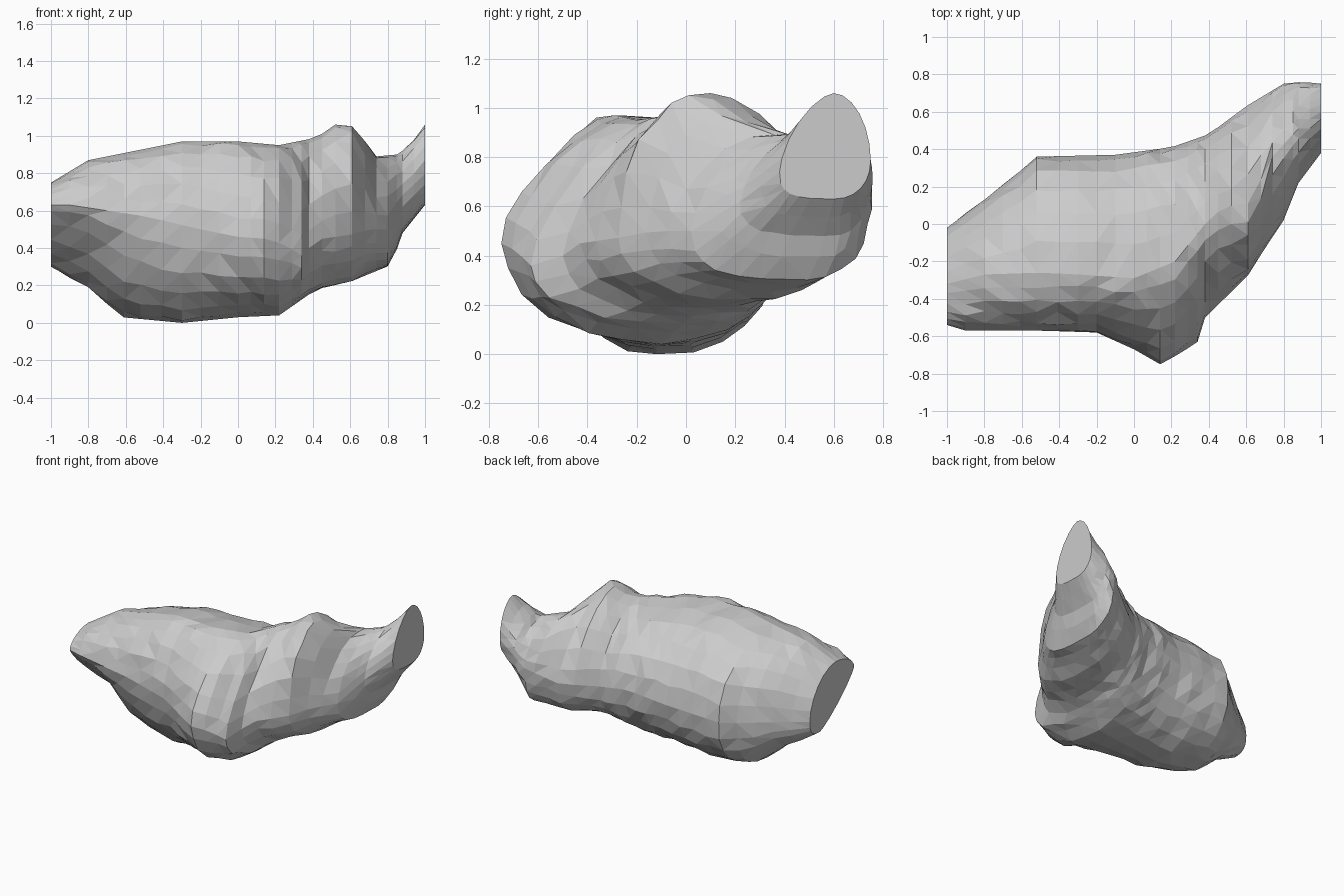
import bpy, bmesh, random
from math import sin, cos, pi

if "Cube" in bpy.data.objects:
    bpy.data.objects.remove(bpy.data.objects["Cube"])

random.seed(4)

# Guide rails along the rock: (x, y, z)
FRONT = [(-1, -.54, .63), (-.9, -.57, .63), (-.5, -.57, .57), (-.2, -.58, .5), (0, -.67, .46),
         (.14, -.75, .45), (.25, -.69, .42), (.34, -.63, .36), (.38, -.5, .4), (.45, -.43, .45),
         (.6, -.29, .47), (.7, -.13, .5), (.8, .02, .5), (.88, .22, .62), (1, .38, .74)]
BACK = [(-1, -.02, .42), (-.8, .13, .42), (-.6, .29, .42), (-.52, .36, .43), (-.1, .37, .45),
        (.2, .41, .5), (.4, .48, .5), (.6, .63, .52), (.8, .75, .63), (.9, .76, .72), (1, .75, .79)]
TOP = [(-1, -.32, .75), (-.8, -.27, .87), (-.5, -.26, .93), (-.3, -.27, .97), (0, -.29, .97),
       (.22, -.2, .95), (.42, .05, .99), (.52, .1, 1.06), (.62, 0, 1.05), (.68, .14, .97),
       (.74, .36, .89), (.85, .48, .9), (.92, .55, .95), (1, .6, 1.06)]
BOTTOM = [(-1, -.14, .3), (-.8, -.1, .19), (-.62, -.08, .03), (-.3, -.12, 0), (0, -.12, .03),
          (.22, -.1, .04), (.42, .05, .18), (.6, .25, .22), (.82, .52, .31), (.88, .56, .48),
          (1, .6, .63)]
# Roundness of each quarter along x
UP_FRONT = [(-1, 1.8), (-.4, 1.9), (.1, 1.65), (.4, 1.5), (.62, 1.8), (1, 1.55)]
UP_BACK = [(-1, 1.8), (-.3, 2.1), (.3, 2.0), (.5, 1.7), (.62, 1.5), (.75, 1.8), (1, 1.9)]
LOW_FRONT = [(-1, 1.2), (-.76, 1.2), (-.6, 1.6), (-.45, 1.85), (.2, 2.0), (.6, 2.2), (1, 3.2)]
LOW_BACK = [(-1, 2.8), (-.5, 2.3), (0, 2.15), (1, 2.2)]


def sample(rail, x):
    for a, b in zip(rail, rail[1:]):
        if x <= b[0] + 1e-6:
            t = (x - a[0]) / (b[0] - a[0])
            return [p + (q - p) * t for p, q in zip(a[1:], b[1:])]
    return list(rail[-1][1:])


def section(x, sides=24):
    """Closed outline whose four extremes sit on the rails."""
    f, b, t, d = (sample(r, x) for r in (FRONT, BACK, TOP, BOTTOM))
    pts = []
    for i in range(sides):
        a = 2 * pi * i / sides
        c, s = cos(a), sin(a)
        side = b if c > 0 else f
        end = t if s > 0 else d
        if s > 0:
            rail = UP_BACK if c > 0 else UP_FRONT
        else:
            rail = LOW_BACK if c > 0 else LOW_FRONT
        k = 2 / sample(rail, x)[0]
        u, v = abs(c) ** k, abs(s) ** k
        y = end[0] + (side[0] - end[0]) * u
        z = side[1] + (end[1] - side[1]) * v
        # slight chipping between the rails
        if i % (sides // 4) and abs(x) < 1:
            y += random.uniform(-.01, .01)
            z += random.uniform(-.01, .01)
        pts.append((x, y, max(z, 0)))
    return pts


# Rock body: lofted sections with flat cut ends
stations = [-1, -.9, -.8, -.7, -.61, -.52, -.41, -.3, -.2, -.1, 0, .07, .14, .22, .29, .34,
            .38, .45, .52, .61, .68, .74, .8, .85, .88, .94, 1]
bm = bmesh.new()
rings = [[bm.verts.new(p) for p in section(x)] for x in stations]
for r0, r1 in zip(rings, rings[1:]):
    n = len(r0)
    for i in range(n):
        j = (i + 1) % n
        bm.faces.new((r0[i], r0[j], r1[j], r1[i]))
bmesh.ops.triangulate(bm, faces=bm.faces[:])
bm.faces.new(rings[0])
bm.faces.new(rings[-1])
bmesh.ops.recalc_face_normals(bm, faces=bm.faces[:])
mesh = bpy.data.meshes.new("rock")
bm.to_mesh(mesh)
bm.free()
rock = bpy.data.objects.new("rock", mesh)
bpy.context.collection.objects.link(rock)
